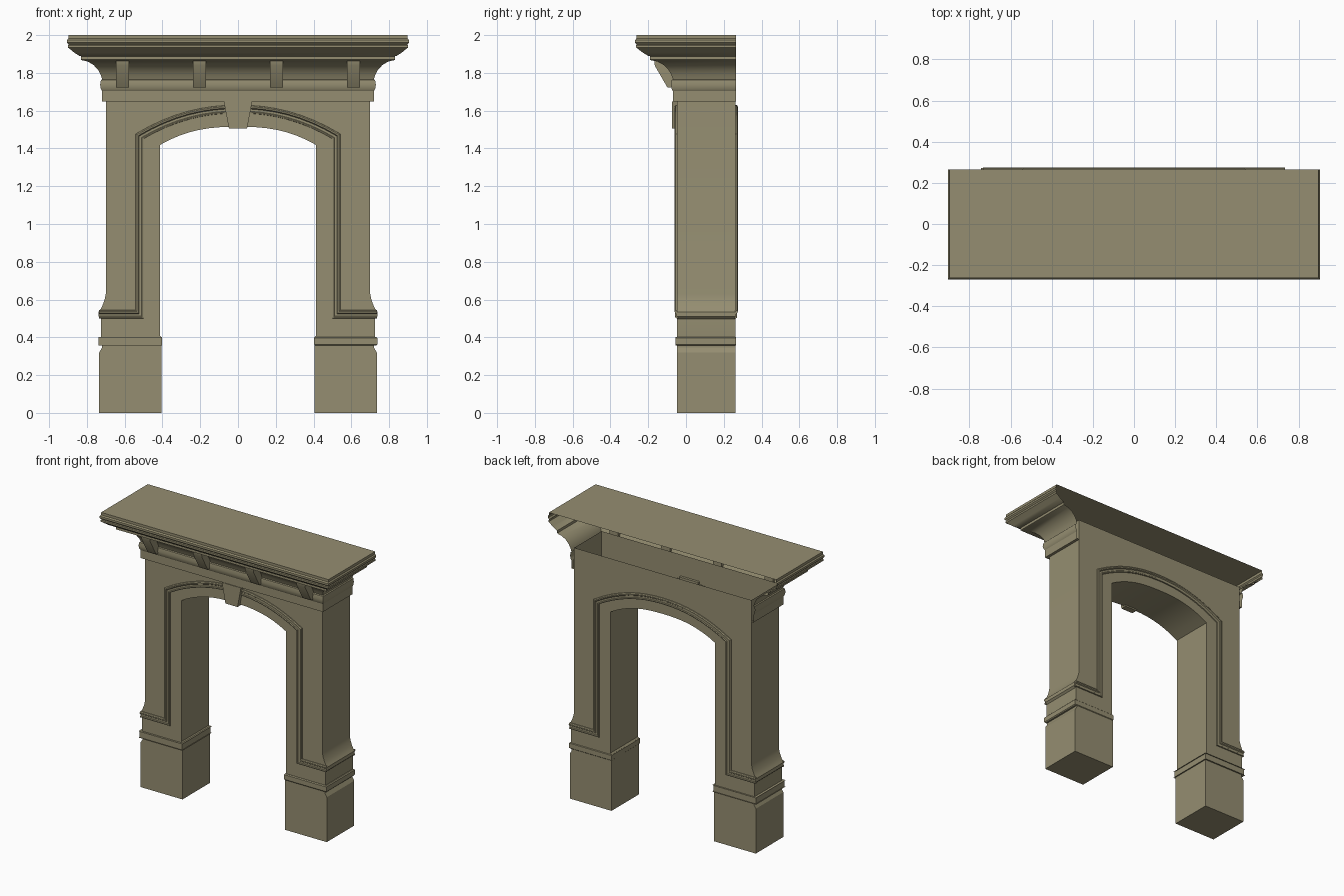
import bpy, bmesh
from mathutils import Vector

if "Cube" in bpy.data.objects:
    bpy.data.objects.remove(bpy.data.objects["Cube"])

stone = bpy.data.materials.new("olive stone")
stone.diffuse_color = (0.30, 0.27, 0.165, 1)
stone.use_nodes = True
stone.node_tree.nodes["Principled BSDF"].inputs["Base Color"].default_value = stone.diffuse_color

FRONT, BACK = -0.048, 0.262


def finish(name, bm, angle=0.5):
    bmesh.ops.recalc_face_normals(bm, faces=bm.faces)
    me = bpy.data.meshes.new(name)
    bm.to_mesh(me)
    bm.free()
    me.materials.append(stone)
    ob = bpy.data.objects.new(name, me)
    bpy.context.collection.objects.link(ob)
    bpy.ops.object.select_all(action='DESELECT')
    ob.select_set(True)
    bpy.context.view_layer.objects.active = ob
    bpy.ops.object.shade_smooth_by_angle(angle=angle)
    return ob


def loft(bm, rows, closed=False):
    """Quads between successive rows of points."""
    vs = [[bm.verts.new(p) for p in r] for r in rows]
    for a, b in zip(vs, vs[1:]):
        n = len(a)
        for i in range(n if closed else n - 1):
            j = (i + 1) % n
            bm.faces.new((a[i], a[j], b[j], b[i]))
    return vs


def prism(name, rows):
    """Closed solid between two outlines."""
    bm = bmesh.new()
    vs = loft(bm, rows, True)
    bm.faces.new(vs[0])
    bm.faces.new(vs[-1])
    return finish(name, bm)


def arch(half, spring, crown, power, n):
    """Half arch from the right spring to just before the middle."""
    xs = [half * (1 - i / n) for i in range(n)]
    return [(x, crown - (crown - spring) * (x / half) ** power) for x in xs]


def mirrored(pts, mid):
    return pts + [mid] + [(-x, z) for x, z in reversed(pts)]


# Hollow surround body: legs with flared outer plinths, open at the top
outer = [(0.70, 1.80), (0.70, 0.63), (0.706, 0.60), (0.717, 0.57), (0.727, 0.55),
         (0.738, 0.535), (0.738, 0.51), (0.725, 0.498), (0.725, 0.40),
         (0.72, 0.36), (0.72, 0.345), (0.735, 0.32), (0.735, 0)]
inner = [(0.405, 0), (0.405, 0.40), (0.414, 0.41)] + arch(0.414, 1.418, 1.515, 2.5, 8)
outline = mirrored(outer + inner, (0, 1.515))
bm = bmesh.new()
rows = loft(bm, [[(x, y, z) for x, z in outline] for y in (FRONT, BACK)])
for r in rows:
    bm.faces.new(r)
finish("surround_body", bm)

# Plinth bands
for s, side in ((-1, "left"), (1, "right")):
    bm = bmesh.new()
    bmesh.ops.create_cube(bm, size=1)
    for v in bm.verts:
        v.co = (s * (0.57 + v.co.x * 0.335), 0.105 + v.co.y * 0.322, 0.38 + v.co.z * 0.046)
    bmesh.ops.bevel(bm, geom=[e for e in bm.edges if abs(e.verts[0].co.z - e.verts[1].co.z) < 1e-4],
                    offset=0.006, segments=1, affect='EDGES')
    finish("plinth_band_" + side, bm)

# Arch moulding, mitred along its path, on front and back
path2d = mirrored([(0.735, 0.522), (0.521, 0.522)] + arch(0.521, 1.464, 1.608, 2.15, 8), (0, 1.608))
section = [(-0.022, -0.005), (-0.021, 0.007), (-0.015, 0.012), (-0.007, 0.011), (-0.002, 0.004),
           (0.01, 0.004), (0.014, 0.009), (0.02, 0.008), (0.022, -0.005)]


def moulding(name, base, sign):
    pts = [Vector(p) for p in path2d]
    rows = []
    for i, p in enumerate(pts):
        d1 = (p - pts[max(i - 1, 0)]) if i else pts[1] - p
        d2 = (pts[i + 1] - p) if i < len(pts) - 1 else d1
        n1, n2 = (Vector((d.y, -d.x)).normalized() for d in (d1, d2))
        n = (n1 + n2) / (1 + n1.dot(n2))
        rows.append([(p.x + n.x * -o, base + sign * h, p.y + n.y * -o) for o, h in section])
    prism(name, rows)


moulding("front_moulding", FRONT, -1)
moulding("back_moulding", BACK, 1)

# Keystone
key = [(-0.075, 1.648), (0.075, 1.648), (0.048, 1.505), (-0.048, 1.505)]
prism("keystone", [[(x, y, z) for x, z in key] for y in (-0.074, -0.03)])

# Crown: moulded shell around front and sides, open at the back, with the shelf on top
crown = [(0.70, 1.648), (0.72, 1.648), (0.72, 1.705), (0.726, 1.715), (0.73, 1.738), (0.726, 1.762),
         (0.719, 1.766), (0.727, 1.79), (0.742, 1.818), (0.765, 1.842), (0.795, 1.86),
         (0.826, 1.867), (0.832, 1.87), (0.832, 1.888), (0.84, 1.89), (0.868, 1.908), (0.893, 1.929),
         (0.90, 1.934), (0.90, 1.946), (0.896, 1.951), (0.905, 1.96), (0.905, 1.974),
         (0.898, 1.982), (0.898, 2.0)]
bm = bmesh.new()
rings = []
for x, z in crown:
    y = -0.07 - (x - 0.72) * 1.08
    rings.append([(-x, 0.265, z), (-x, y, z), (x, y, z), (x, 0.265, z)])
vs = loft(bm, rings)
bm.faces.new(vs[-1])
finish("crown_and_shelf", bm)

# Brackets under the shelf
bracket = [(-0.168, 1.866), (-0.165, 1.838), (-0.098, 1.722), (-0.06, 1.722), (-0.06, 1.866)]
for i, c in enumerate((-0.612, -0.204, 0.204, 0.612)):
    prism("bracket_%d" % (i + 1), [[(x, y, z) for y, z in bracket] for x in (c - 0.034, c + 0.034)])
